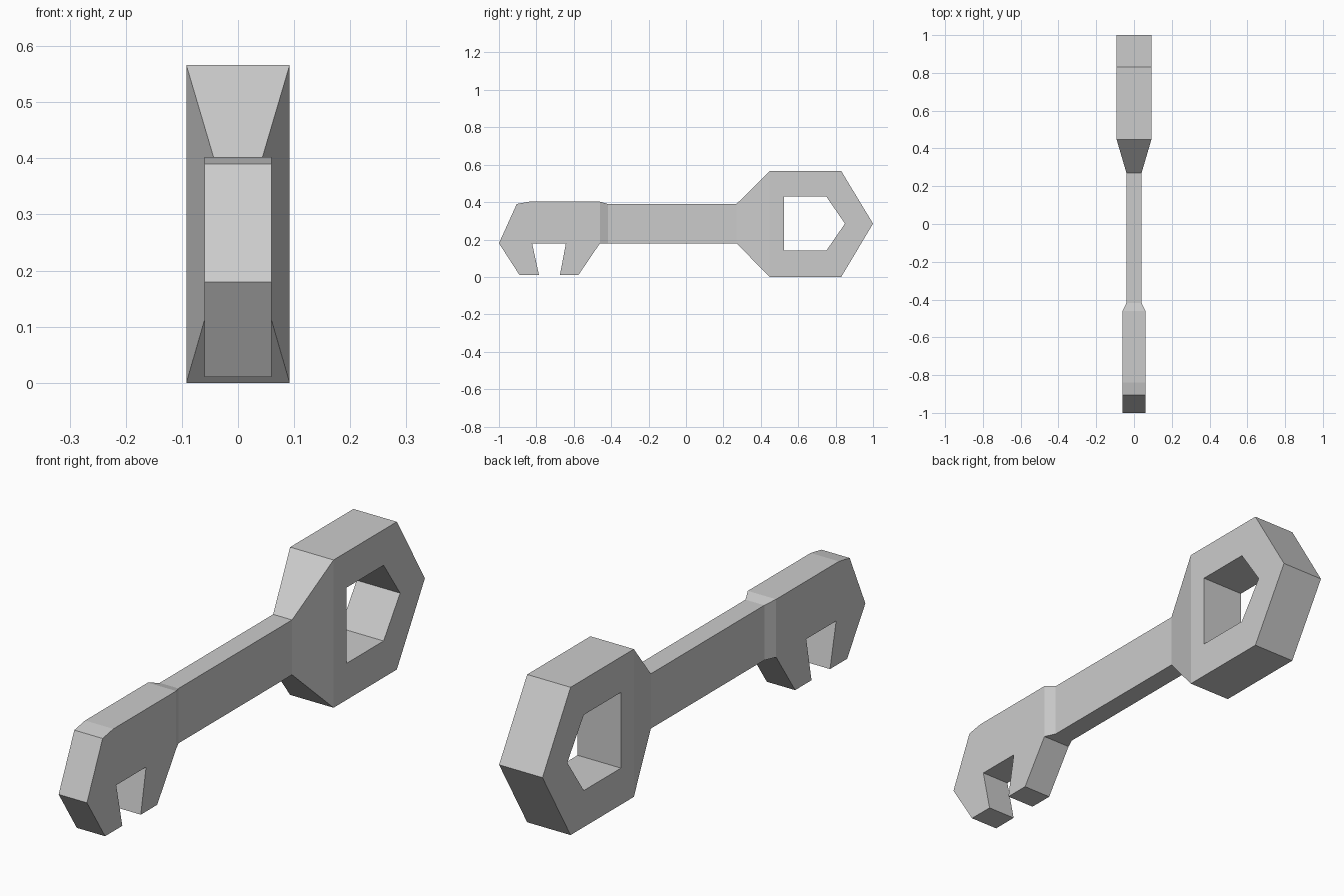
import bpy
import bmesh

if "Cube" in bpy.data.objects:
    bpy.data.objects.remove(bpy.data.objects["Cube"])

JAW, SHAFT, RING = 0.06, 0.04, 0.092   # half thicknesses

# Side profiles as (y, z)
jaw = [(-0.46, 0.18), (-0.46, 0.402), (-0.84, 0.402), (-0.905, 0.39), (-1.0, 0.18),
       (-0.89, 0.01), (-0.786, 0.01), (-0.823, 0.18), (-0.642, 0.18),
       (-0.674, 0.01), (-0.575, 0.01)]
shaft = [(-0.417, 0.18), (0.27, 0.18), (0.27, 0.39), (-0.417, 0.39)]
ring_outer = [(0.447, 0.0), (0.83, 0.0), (1.0, 0.285), (0.83, 0.566), (0.447, 0.566)]
ring_inner = [(0.525, 0.14), (0.75, 0.14), (0.85, 0.285), (0.75, 0.43), (0.525, 0.43)]

bm = bmesh.new()


def verts(profile, half):
    return [bm.verts.new((half, y, z)) for y, z in profile]


# One side of the wrench as connected panels
j, s = verts(jaw, JAW), verts(shaft, SHAFT)
o, i = verts(ring_outer, RING), verts(ring_inner, RING)
panels = [j, [j[0], s[0], s[3], j[1]], s, [s[1], o[0], o[4], s[2]]]
for k in range(5):
    n = (k + 1) % 5
    panels.append([o[k], o[n], i[n], i[k]])
for p in panels:
    bm.faces.new(p)

# Mirror to the other side, then wall every open edge
rim = [e for e in bm.edges if len(e.link_faces) == 1]
twin = {v: bm.verts.new((-v.co.x, v.co.y, v.co.z)) for v in list(bm.verts)}
for p in panels:
    bm.faces.new([twin[v] for v in reversed(p)])
for e in rim:
    a, b = e.verts
    bm.faces.new((a, b, twin[b], twin[a]))
bmesh.ops.recalc_face_normals(bm, faces=bm.faces[:])

mesh = bpy.data.meshes.new("wrench")
bm.to_mesh(mesh)
bm.free()
bpy.context.collection.objects.link(bpy.data.objects.new("wrench", mesh))
